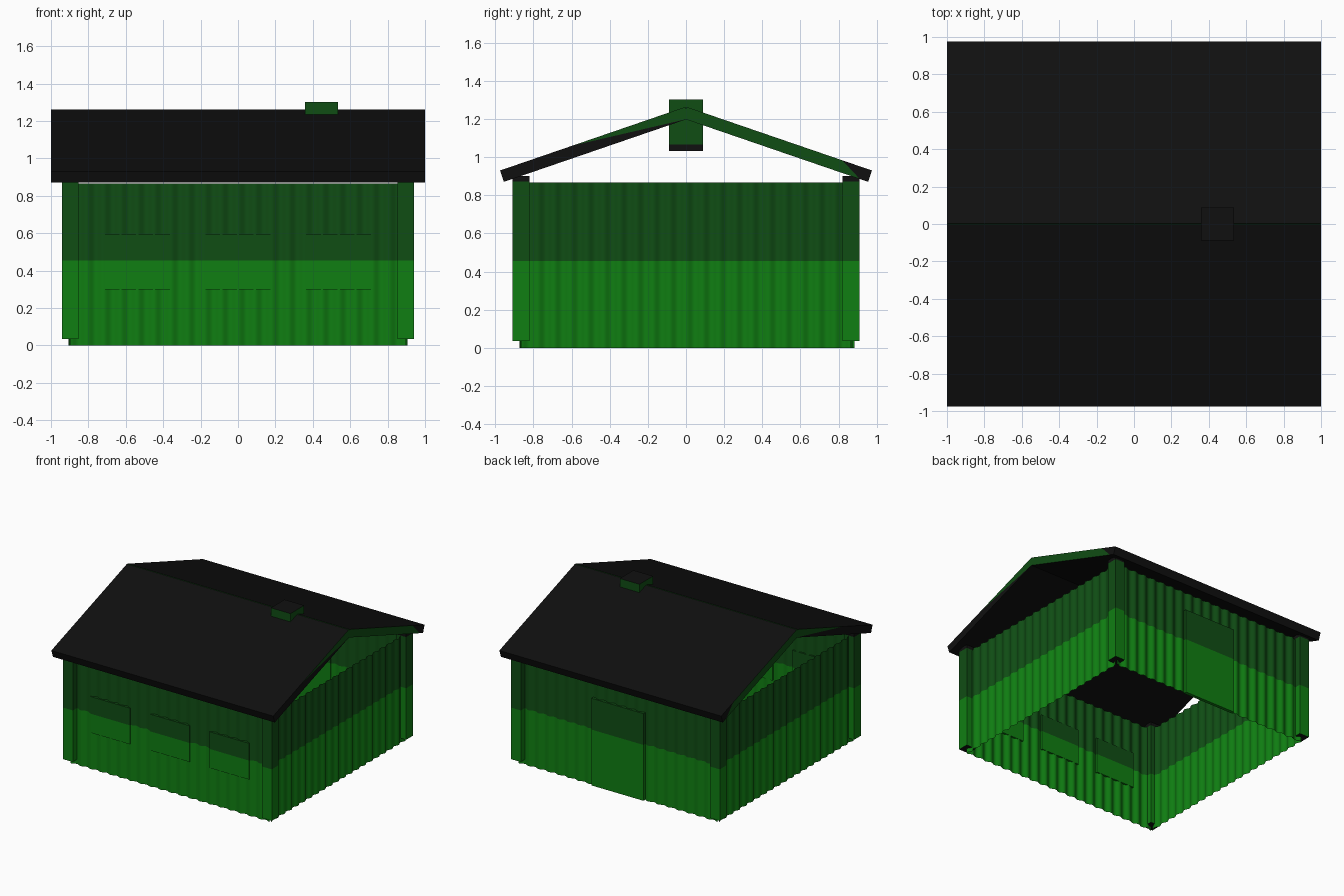
import bpy, bmesh, math
from mathutils import Vector

if "Cube" in bpy.data.objects:
    bpy.data.objects.remove(bpy.data.objects["Cube"])


def material(name, rgb):
    m = bpy.data.materials.new(name)
    m.diffuse_color = (*rgb, 1)
    m.use_nodes = True
    m.node_tree.nodes["Principled BSDF"].inputs["Base Color"].default_value = m.diffuse_color
    return m


MATS = [material("bright green", (0.005, 0.21, 0.006)),
        material("dark green", (0.005, 0.075, 0.007)),
        material("black", (0.005, 0.005, 0.005))]
BRIGHT, DARK, BLACK = 0, 1, 2
SPLIT = 0.455          # height where the paint changes
WX, WY = 0.897, 0.865  # wall planes, also the post centres
WALL_TOP = 0.867


def finish(name, bm, smooth=False):
    bmesh.ops.recalc_face_normals(bm, faces=bm.faces[:])
    me = bpy.data.meshes.new(name)
    for f in bm.faces:
        f.smooth = smooth
    bm.to_mesh(me)
    bm.free()
    for m in MATS:
        me.materials.append(m)
    ob = bpy.data.objects.new(name, me)
    bpy.context.collection.objects.link(ob)
    return ob


def box(name, lo, hi, low_black=None, high_black=None, caps_black=False):
    """Box painted in bands by height, with optional black ends."""
    bm = bmesh.new()
    bmesh.ops.create_cube(bm, size=1)
    for v in bm.verts:
        v.co = Vector([a + (b - a) * (c + 0.5) for a, b, c in zip(lo, hi, v.co)])
    for z in (low_black, SPLIT, high_black):
        if z is not None and lo[2] < z < hi[2]:
            bmesh.ops.bisect_plane(bm, geom=bm.verts[:] + bm.edges[:] + bm.faces[:],
                                   plane_co=(0, 0, z), plane_no=(0, 0, 1))
    bm.normal_update()
    for f in bm.faces:
        z = f.calc_center_median().z
        f.material_index = BRIGHT if z < SPLIT else DARK
        if (caps_black and abs(f.normal.z) > 0.5) or \
           (low_black and z < low_black) or (high_black and z > high_black):
            f.material_index = BLACK
    return finish(name, bm)


def corrugated_wall(name, half, place, waves=20, steps=10, amp=0.008):
    """Thin wavy sheet; place(u, d) gives x, y for distance u along, d outward."""
    bm = bmesh.new()
    n = waves * steps
    rows = []
    for z in (0, SPLIT, WALL_TOP):
        row = []
        for i in range(n + 1):
            u = -half + 2 * half * i / n
            row.append(bm.verts.new((*place(u, amp * math.cos(2 * math.pi * i / steps)), z)))
        rows.append(row)
    for k, mat in ((0, BRIGHT), (1, DARK)):
        for i in range(n):
            f = bm.faces.new((rows[k][i], rows[k][i + 1], rows[k + 1][i + 1], rows[k + 1][i]))
            f.material_index = mat
    return finish(name, bm, smooth=True)


def roof_slab(name, s, top_cut, low_cut):
    """Sloping slab; its ends are green from the ridge to the cut line."""
    ridge, eave, thick = Vector((0.004, 1.263)), Vector((0.975, 0.93)), 0.063
    d = (eave - ridge).normalized()
    down = Vector((d.y, -d.x)) * thick
    length = (eave - ridge).length
    prof = [ridge, ridge + d * (length * top_cut), eave,
            eave + down, ridge + down + d * (length * low_cut), ridge + down]
    bm = bmesh.new()
    ends = [[bm.verts.new((x, s * p.x, p.y)) for p in prof] for x in (-1, 1)]
    a, b = ends
    for i in range(6):
        j = (i + 1) % 6
        f = bm.faces.new((a[i], a[j], b[j], b[i]))
        f.material_index = DARK if i == 5 else BLACK
    for e in ends:
        bm.faces.new((e[0], e[1], e[4], e[5])).material_index = DARK
        bm.faces.new((e[1], e[2], e[3], e[4])).material_index = BLACK
    return finish(name, bm)


# Walls of corrugated sheet
corrugated_wall("front_wall", WX, lambda u, d: (u, -WY - d))
corrugated_wall("back_wall", WX, lambda u, d: (u, WY + d))
corrugated_wall("left_wall", WY, lambda u, d: (-WX - d, u))
corrugated_wall("right_wall", WY, lambda u, d: (WX + d, u))

# Corner posts
H = 0.044
for sx, nx in ((-1, "left"), (1, "right")):
    for sy, ny in ((-1, "front"), (1, "back")):
        x, y = sx * WX, sy * WY
        box(f"{ny}_{nx}_post", (x - H, y - H, 0.035), (x + H, y + H, 0.90),
            high_black=0.872, caps_black=True)

# Windows on the front, door on the back
for i, x in enumerate((-0.537, 0, 0.537)):
    box(f"window_{i + 1}", (x - 0.178, -WY - 0.015, 0.30), (x + 0.178, -WY + 0.008, 0.595))
box("door", (-0.235, WY - 0.008, 0), (0.235, WY + 0.018, 0.71))

# Roof
roof_slab("front_roof", -1, 0.61, 0.01)
roof_slab("back_roof", 1, 0.84, 0.955)

# Chimney
box("chimney", (0.358, -0.088, 1.033), (0.535, 0.088, 1.302),
    low_black=1.065, caps_black=True)
